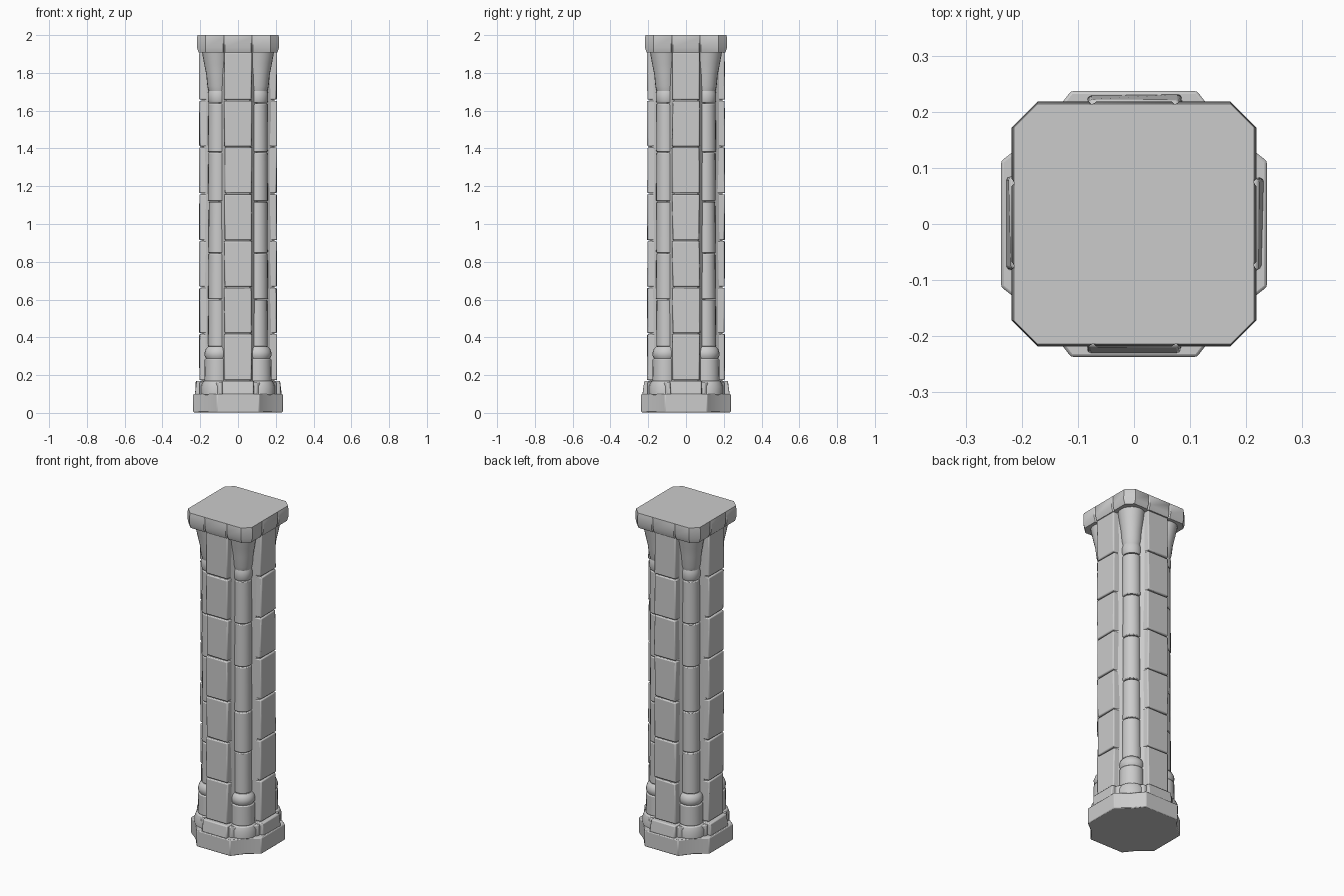
import bpy, bmesh, math, random

if "Cube" in bpy.data.objects:
    bpy.data.objects.remove(bpy.data.objects["Cube"])

random.seed(4)


def loft(name, rings, turn=0, bevel=0.006):
    """Skin a stack of (z, [(x, y), ...]) rings, then soften the edges."""
    bm = bmesh.new()
    loops = [[bm.verts.new((x, y, z)) for x, y in pts] for z, pts in rings]
    n = len(loops[0])
    for a, b in zip(loops, loops[1:]):
        for i in range(n):
            j = (i + 1) % n
            bm.faces.new((a[i], a[j], b[j], b[i]))
    bm.faces.new(loops[0][::-1])
    bm.faces.new(loops[-1])
    bmesh.ops.recalc_face_normals(bm, faces=bm.faces)
    me = bpy.data.meshes.new(name)
    bm.to_mesh(me)
    bm.free()
    ob = bpy.data.objects.new(name, me)
    bpy.context.collection.objects.link(ob)
    ob.rotation_euler.z = turn
    if bevel:
        mod = ob.modifiers.new("worn_edges", 'BEVEL')
        mod.width = bevel
        mod.segments = 2
        mod.limit_method = 'ANGLE'
        mod.angle_limit = math.radians(40)
    bpy.ops.object.select_all(action='DESELECT')
    ob.select_set(True)
    bpy.context.view_layer.objects.active = ob
    bpy.ops.object.shade_smooth_by_angle(angle=math.radians(35))
    return ob


def four(pts):
    """Repeat one quarter of an outline around the z axis."""
    out = []
    for k in range(4):
        c, s = (1, 0, -1, 0)[k], (0, 1, 0, -1)[k]
        out += [(c * x - s * y, s * x + c * y) for x, y in pts]
    return out


def disc(c, r, n=20):
    """Circle centred on the diagonal at (c, c)."""
    return [(c + r * math.cos(2 * math.pi * i / n),
             c + r * math.sin(2 * math.pi * i / n)) for i in range(n)]


def jit(a=0.003):
    return random.uniform(-a, a)


def block(name, z0, z1, half, front, turn, flare=0.0):
    """Slightly uneven stone facing -y."""
    def ring(z, f):
        return (z, [(-half + jit(), -f + jit()), (half + jit(), -f + jit()),
                    (half + 0.012, -0.09), (-half - 0.012, -0.09)])
    loft(name, [ring(z0, front), ring(z1, front - flare)], turn)


# Octagonal base slab with dented corners
base = four([(0.237, -0.112), (0.237, 0.112), (0.167, 0.167)])
loft("base_slab", [(0.003, base), (0.1, base)], bevel=0.005)

# Inner core behind the joints
core = four([(0.193, -0.062), (0.193, 0.062), (0.11, 0.11)])
loft("shaft_core", [(0.09, core), (1.93, core)], bevel=0)
step = four([(0.205, -0.1), (0.205, 0.1)])
loft("plinth_core", [(0.09, step), (0.163, step)], bevel=0.005)


# Cap slab: chamfered square, with shallow seams fading out towards the top
def cap_ring(h, seam):
    q = []
    for s in (-0.074, 0.074):
        q += [(h, s - 0.006), (h - seam, s), (h, s + 0.006)]
    return four([(h, -0.172)] + q + [(h, 0.172)])


loft("cap_slab", [(1.908, cap_ring(0.209, 0.01)), (1.935, cap_ring(0.218, 0.008)),
                  (1.985, cap_ring(0.217, 0.005)), (2.0, cap_ring(0.214, 0))], bevel=0)

joints = [0.17, 0.42, 0.665, 0.912, 1.16, 1.408, 1.655, 1.912]
drums = [0.35, 0.6, 0.845, 1.12, 1.38, 1.64]
for k in range(4):
    t = k * math.pi / 2
    # Face stones
    for z0, z1 in zip(joints, joints[1:]):
        block("face_stone", z0 + 0.003, z1 - 0.003, 0.071, 0.205, t)
    block("plinth_stone", 0.097, 0.17, 0.082, 0.229, t, 0.008)

    # Corner column footing, pedestal and rounded collar
    loft("column_footing", [(0.095, disc(0.11, 0.086)), (0.14, disc(0.11, 0.086)),
                            (0.168, disc(0.11, 0.076))], t)
    loft("column_pedestal", [(0.165, disc(0.109, 0.069)), (0.288, disc(0.109, 0.067))], t)
    loft("column_collar", [(0.286, disc(0.108, 0.06)), (0.3, disc(0.108, 0.068)),
                           (0.32, disc(0.108, 0.069)), (0.34, disc(0.107, 0.063)),
                           (0.352, disc(0.106, 0.052))], t, 0)

    # Column drums
    for z0, z1 in zip(drums, drums[1:]):
        r = 0.052 + jit(0.0015)
        loft("column_drum", [(z0 + 0.002, disc(0.105, r + 0.001)),
                             (z1 - 0.002, disc(0.105, r - 0.001))], t, 0.005)

    # Neck ring and flared capital
    loft("capital_neck", [(1.642, disc(0.105, 0.05)), (1.655, disc(0.106, 0.054)),
                          (1.69, disc(0.106, 0.054)), (1.706, disc(0.105, 0.05))], t, 0)
    loft("capital_flare", [(1.704, disc(0.105, 0.05)), (1.73, disc(0.107, 0.055)),
                           (1.79, disc(0.109, 0.059)), (1.85, disc(0.113, 0.067)),
                           (1.912, disc(0.117, 0.074))], t, 0)
